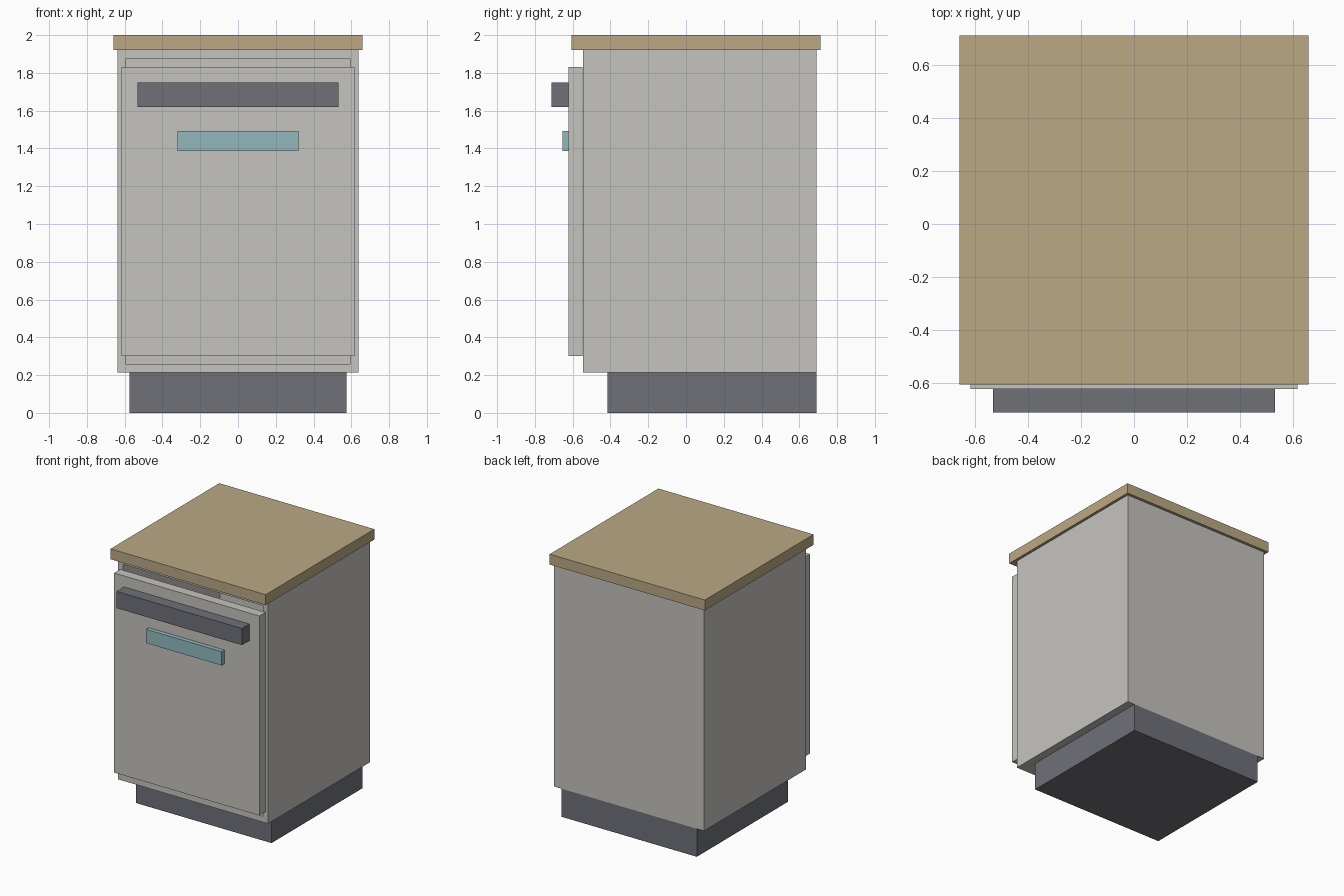
import bpy
import bmesh

cube = bpy.data.objects.get("Cube")
if cube:
    bpy.data.objects.remove(cube, do_unlink=True)


def material(name, rgb):
    mat = bpy.data.materials.new(name)
    mat.use_nodes = True
    mat.diffuse_color = (*rgb, 1)
    bsdf = next(n for n in mat.node_tree.nodes if n.type == 'BSDF_PRINCIPLED')
    bsdf.inputs["Base Color"].default_value = (*rgb, 1)
    return mat


grey = material("light warm grey", (0.565, 0.552, 0.52))
wood = material("tan wood", (0.497, 0.397, 0.238))
dark = material("dark slate", (0.159, 0.165, 0.191))
teal = material("pale teal", (0.296, 0.485, 0.515))


def box(name, mat, half_x, y, z, opening=None):
    """Box centred on x; opening = (border, depth) recesses its front face."""
    bm = bmesh.new()
    bmesh.ops.create_cube(bm, size=1)
    for v in bm.verts:
        v.co.x *= 2 * half_x
        v.co.y = y[0] if v.co.y < 0 else y[1]
        v.co.z = z[0] if v.co.z < 0 else z[1]
    if opening:
        border, depth = opening
        bm.normal_update()
        front = min(bm.faces, key=lambda f: f.calc_center_median().y)
        bmesh.ops.inset_region(bm, faces=[front], thickness=border)
        # Push a duplicate of the inset face inwards to form the cavity
        result = bmesh.ops.extrude_discrete_faces(bm, faces=[front])
        for v in result["faces"][0].verts:
            v.co.y += depth
    bmesh.ops.recalc_face_normals(bm, faces=bm.faces)
    mesh = bpy.data.meshes.new(name)
    bm.to_mesh(mesh)
    bm.free()
    mesh.materials.append(mat)
    obj = bpy.data.objects.new(name, mesh)
    bpy.context.collection.objects.link(obj)
    return obj


# Recessed plinth, hollow cabinet and overhanging worktop
box("plinth", dark, 0.575, (-0.415, 0.69), (0, 0.215))
box("cabinet", grey, 0.637, (-0.545, 0.69), (0.215, 1.92), opening=(0.063, 1.17))
box("worktop", wood, 0.658, (-0.605, 0.712), (1.92, 2.0))

# Door with its bar handle and display strip
box("door", grey, 0.617, (-0.622, -0.547), (0.302, 1.832))
box("handle", dark, 0.532, (-0.712, -0.622), (1.62, 1.748))
box("display", teal, 0.32, (-0.655, -0.622), (1.386, 1.492))
